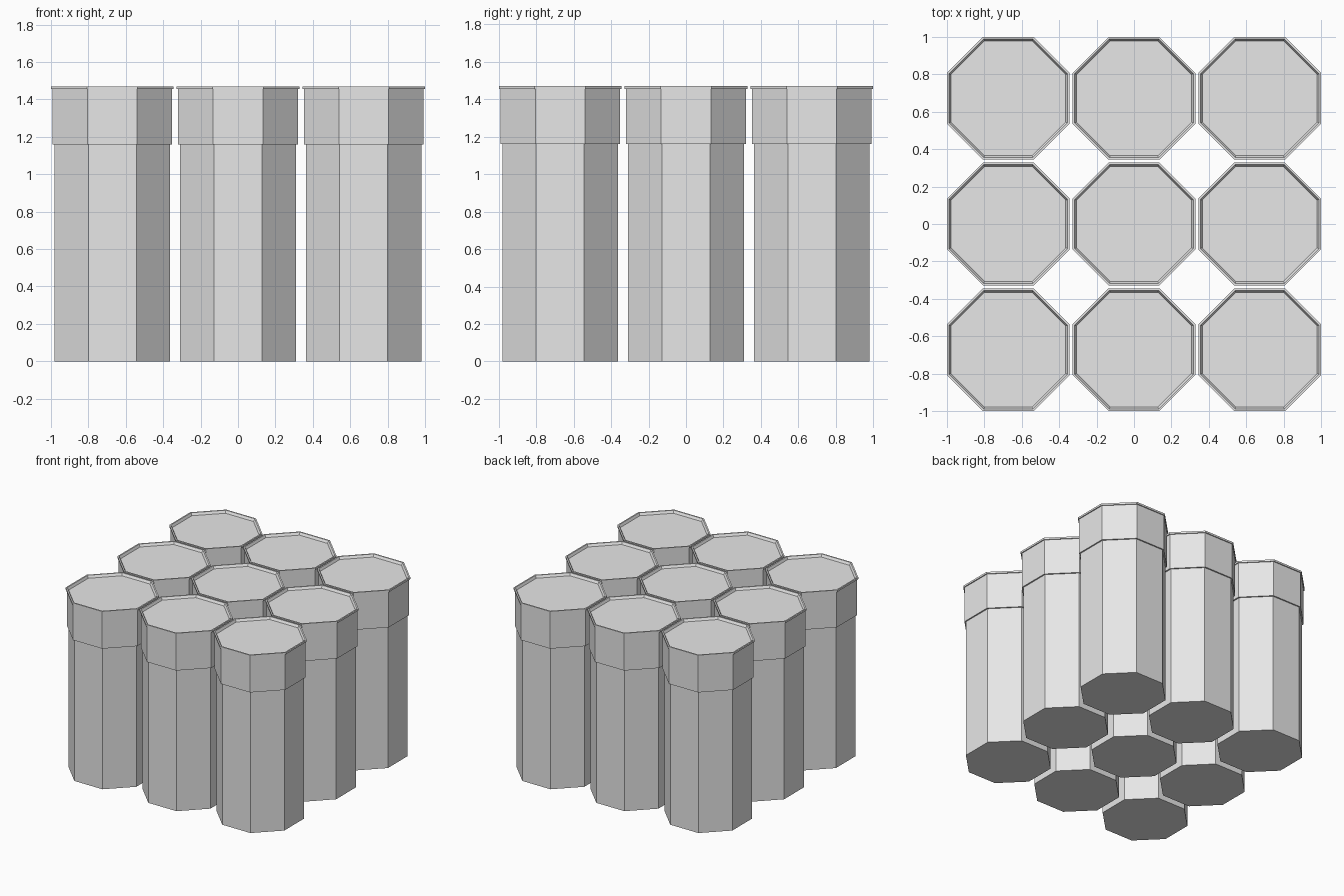
import bpy, bmesh
from math import pi, cos, sin

if "Cube" in bpy.data.objects:
    bpy.data.objects.remove(bpy.data.objects["Cube"], do_unlink=True)

SIDES = 8
SPACING = 0.672

grey = bpy.data.materials.new("light_grey")
grey.use_nodes = True
colour = (0.8, 0.8, 0.8, 1)
grey.diffuse_color = colour
grey.node_tree.nodes["Principled BSDF"].inputs["Base Color"].default_value = colour


def octagonal_mesh(name, profile):
    """Turn a profile of (half width across flats, height) into a capped octagonal solid."""
    bm = bmesh.new()
    rings = []
    for half_width, z in profile:
        r = half_width / cos(pi / SIDES)
        angles = [(i + 0.5) * 2 * pi / SIDES for i in range(SIDES)]
        rings.append([bm.verts.new((r * cos(a), r * sin(a), z)) for a in angles])
    for low, high in zip(rings, rings[1:]):
        for i in range(SIDES):
            j = (i + 1) % SIDES
            bm.faces.new((low[i], low[j], high[j], high[i]))
    bm.faces.new(rings[0][::-1])
    bm.faces.new(rings[-1])
    bmesh.ops.recalc_face_normals(bm, faces=bm.faces)
    mesh = bpy.data.meshes.new(name)
    bm.to_mesh(mesh)
    bm.free()
    mesh.materials.append(grey)
    return mesh


# Column shaft, wider collar, thin lip and shallow recessed top in one profile
column = octagonal_mesh("octagonal_column", [
    (0.309, 0), (0.309, 1.16),
    (0.32, 1.16), (0.32, 1.455),
    (0.328, 1.455), (0.328, 1.47),
    (0.317, 1.47), (0.307, 1.45),
])

# Three by three grid of columns
for row, row_name in zip((-1, 0, 1), ("front", "middle", "back")):
    for col, col_name in zip((-1, 0, 1), ("right", "centre", "left")):
        obj = bpy.data.objects.new(f"column_{row_name}_{col_name}", column)
        obj.location = (col * SPACING, row * SPACING, 0)
        bpy.context.collection.objects.link(obj)
